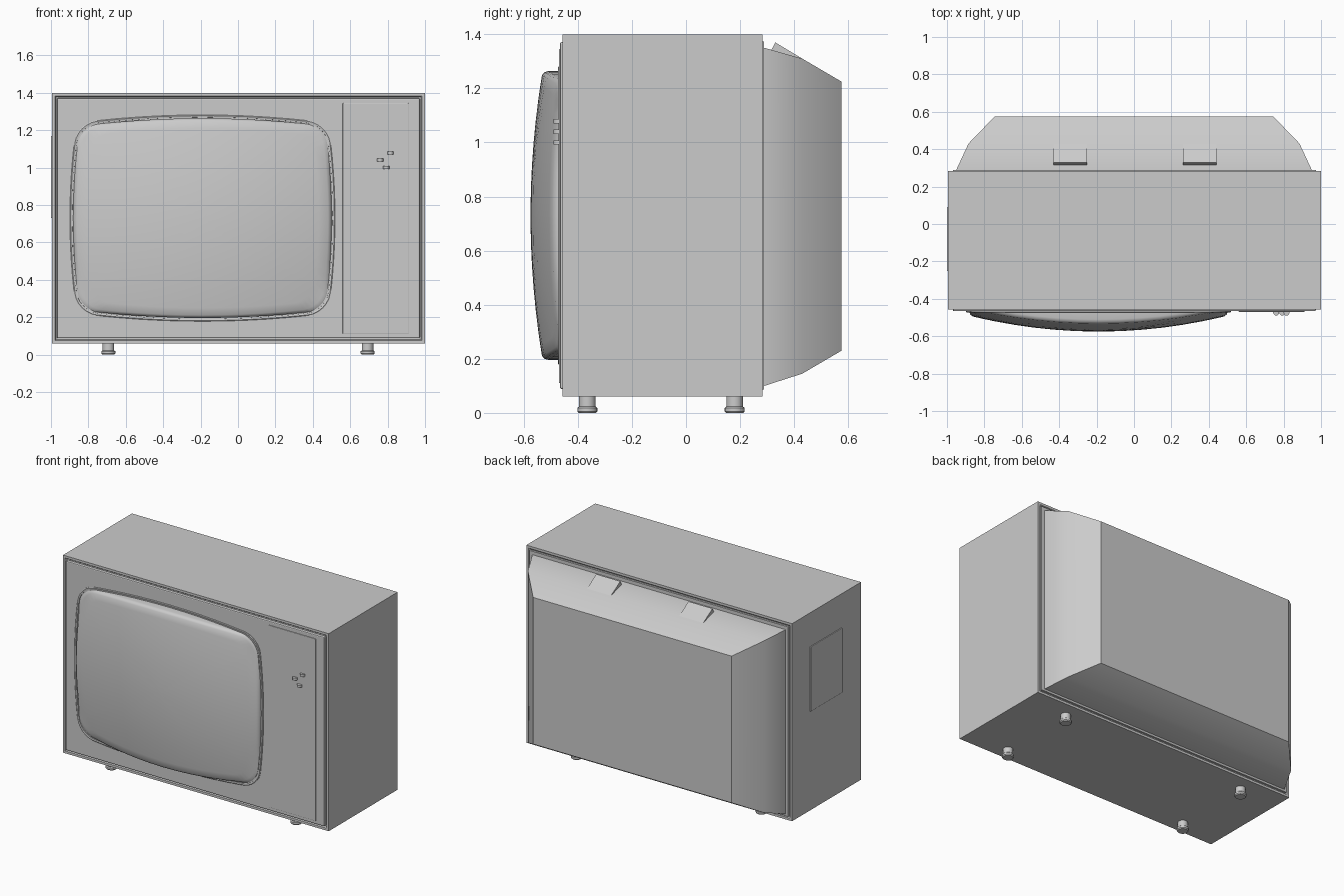
import bpy, bmesh, math
from mathutils import Matrix

if "Cube" in bpy.data.objects:
    bpy.data.objects.remove(bpy.data.objects["Cube"])

CX, CZ = -0.19, 0.73          # centre of the picture tube
PANEL_Y = -0.466              # front of the fascia


def make(name, verts, faces, smooth=None):
    me = bpy.data.meshes.new(name)
    me.from_pydata(verts, [], faces)
    bm = bmesh.new()
    bm.from_mesh(me)
    bmesh.ops.recalc_face_normals(bm, faces=bm.faces)
    bm.to_mesh(me)
    bm.free()
    ob = bpy.data.objects.new(name, me)
    bpy.context.collection.objects.link(ob)
    if smooth:
        bpy.ops.object.select_all(action='DESELECT')
        ob.select_set(True)
        bpy.context.view_layer.objects.active = ob
        bpy.ops.object.shade_smooth_by_angle(angle=math.radians(smooth))
    return ob


def loft(name, loops, smooth=None, cap_start=True, cap_end=True, closed=False):
    n = len(loops[0])
    verts = [v for lp in loops for v in lp]
    pairs = [(k, k + 1) for k in range(len(loops) - 1)]
    if closed:
        pairs.append((len(loops) - 1, 0))
    faces = [(a * n + i, a * n + (i + 1) % n, b * n + (i + 1) % n, b * n + i)
             for a, b in pairs for i in range(n)]
    if cap_start and not closed:
        faces.append(tuple(range(n)))
    if cap_end and not closed:
        faces.append(tuple(range(len(verts) - n, len(verts))))
    return make(name, verts, faces, smooth)


def rect(x0, x1, z0, z1, y):
    return [(x0, y, z0), (x1, y, z0), (x1, y, z1), (x0, y, z1)]


def box(name, x0, x1, y0, y1, z0, z1, bevel=0):
    ob = loft(name, [rect(x0, x1, z0, z1, y0), rect(x0, x1, z0, z1, y1)])
    if bevel:
        m = ob.modifiers.new("bevel", 'BEVEL')
        m.width, m.segments = bevel, 2
    return ob


def tube_outline():
    # rounded rectangle whose sides bow outwards
    w, h, r, pts = 0.655, 0.492, 0.10, []
    corners = [(1, 1, 0), (-1, 1, 90), (-1, -1, 180), (1, -1, 270)]
    arcs = [[(sx * (w - r) + r * math.cos(math.radians(a + k * 15)),
              sz * (h - r) + r * math.sin(math.radians(a + k * 15))) for k in range(7)]
            for sx, sz, a in corners]
    for i, arc in enumerate(arcs):
        pts += arc
        (ax, az), (bx, bz) = arc[-1], arcs[(i + 1) % 4][0]
        pts += [(ax + (bx - ax) * k / 10, az + (bz - az) * k / 10) for k in range(1, 10)]
    return [(x * (1 + 0.055 * (1 - (z / h) ** 2)), z * (1 + 0.085 * (1 - (x / w) ** 2)))
            for x, z in pts]


OUT = tube_outline()


def dome(x, z):
    return -0.575 + 0.085 * (x / 0.69) ** 2 + 0.045 * (z / 0.535) ** 2


def ring(s, yfun):
    return [(CX + x * s, yfun(x * s, z * s), CZ + z * s) for x, z in OUT]


def grow(d, y):
    # outline offset by a roughly constant distance
    return [(CX + x * (1 + d / 0.69), y, CZ + z * (1 + d / 0.53)) for x, z in OUT]


# cabinet: box with a stepped rim at front and back
loft("cabinet", [
    rect(-0.965, 0.965, 0.09, 1.368, -0.445), rect(-0.972, 0.978, 0.082, 1.377, -0.445),
    rect(-0.978, 0.984, 0.076, 1.384, -0.456), rect(-0.994, 1.0, 0.06, 1.4, -0.456),
    rect(-0.994, 1.0, 0.06, 1.4, 0.283), rect(-0.978, 0.984, 0.076, 1.384, 0.283),
    rect(-0.972, 0.978, 0.082, 1.377, 0.275)])

# fascia and control strip
box("front_fascia", -0.968, 0.972, PANEL_Y, -0.44, 0.088, 1.371, 0.006)
box("control_panel", 0.56, 0.912, PANEL_Y - 0.004, PANEL_Y + 0.01, 0.11, 1.345, 0.003)

# small control tabs, half-round when seen from above
for i, (x, z) in enumerate([(0.76, 1.04), (0.815, 1.078), (0.793, 1.0)]):
    loops = []
    for dz in (-0.008, 0.008):
        loops.append([(x + 0.017 * math.cos(a * math.pi / 8), -0.468 - 0.022 * math.sin(a * math.pi / 8), z + dz)
                      for a in range(9)])
    loft(f"control_tab_{i + 1}", loops, 40)

# thin bezel around the picture tube
loft("screen_bezel", [grow(0.018, PANEL_Y + 0.01), grow(0.018, PANEL_Y - 0.004), grow(0.014, PANEL_Y - 0.007),
                      grow(0.006, PANEL_Y - 0.005), grow(0.005, PANEL_Y + 0.01)], 40, closed=True)

# bulging picture tube
loft("screen", [
    ring(1.0, lambda x, z: -0.45),
    ring(1.0, lambda x, z: min(dome(x, z) + 0.02, PANEL_Y - 0.003)),
    ring(0.992, lambda x, z: min(dome(x, z) + 0.007, PANEL_Y - 0.007)),
    ring(0.972, lambda x, z: min(dome(x, z), PANEL_Y - 0.009))]
    + [ring(s, dome) for s in (0.9, 0.8, 0.65, 0.5, 0.35, 0.2, 0.08, 0.01)], 40)

# tapered rear shell with a thin flange
box("rear_flange", -0.968, 0.974, 0.26, 0.288, 0.086, 1.373)
loft("rear_shell", [
    rect(-0.95, 0.95, 0.10, 1.35, 0.27), rect(-0.95, 0.95, 0.10, 1.35, 0.29),
    rect(-0.885, 0.885, 0.145, 1.31, 0.43), rect(-0.745, 0.745, 0.23, 1.225, 0.575)], 28)

# wedge vents on top of the rear shell
for name, x0 in (("left", -0.43), ("right", 0.262)):
    loft(f"{name}_vent", [[(x, 0.312, 1.335), (x, 0.33, 1.37), (x, 0.43, 1.31), (x, 0.43, 1.295)]
                          for x in (x0, x0 + 0.18)])

# raised access panel on the left side
box("side_panel", -1.0, -0.985, -0.25, 0.09, 0.73, 1.17, 0.003)

# four turned feet
profile = [(0.032, 0.0), (0.037, 0.006), (0.037, 0.018), (0.031, 0.023), (0.031, 0.065)]
for sx, xn in ((-1, "left"), (1, "right")):
    for y, yn in ((-0.365, "front"), (0.18, "back")):
        loft(f"{yn}_{xn}_foot",
             [[(sx * 0.693 + r * math.cos(k * math.pi / 10), y + r * math.sin(k * math.pi / 10), z)
               for k in range(20)] for r, z in profile], 35)
